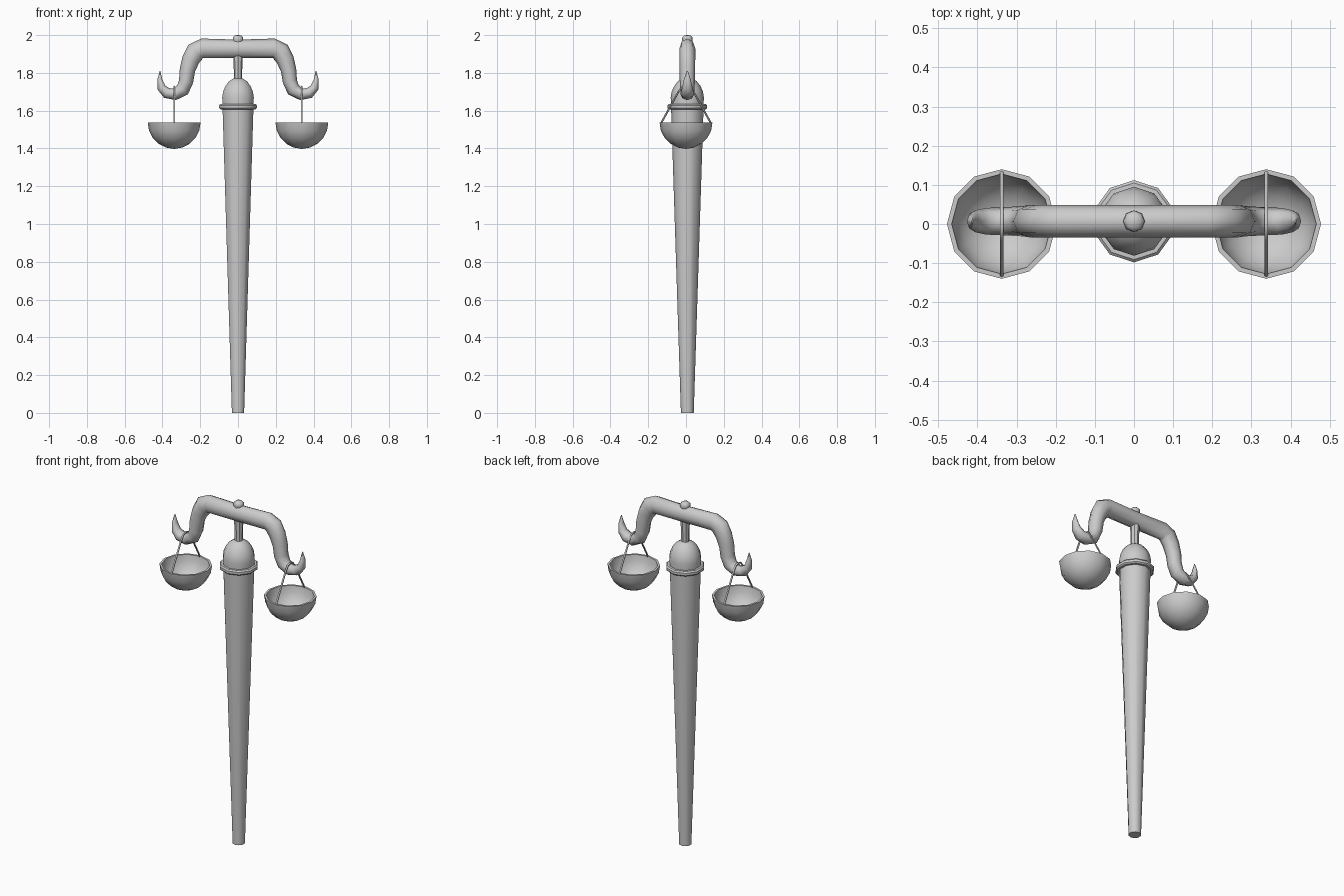
import bpy, bmesh, math
from mathutils import Vector

if "Cube" in bpy.data.objects:
    bpy.data.objects.remove(bpy.data.objects["Cube"])

OFF = 0.007  # staff and beam sit slightly behind the pans' centre line


def finish(name, bm, angle=40):
    bmesh.ops.remove_doubles(bm, verts=bm.verts, dist=1e-5)
    bmesh.ops.recalc_face_normals(bm, faces=bm.faces)
    me = bpy.data.meshes.new(name)
    bm.to_mesh(me)
    bm.free()
    ob = bpy.data.objects.new(name, me)
    bpy.context.collection.objects.link(ob)
    bpy.ops.object.select_all(action='DESELECT')
    bpy.context.view_layer.objects.active = ob
    ob.select_set(True)
    bpy.ops.object.shade_smooth_by_angle(angle=math.radians(angle))
    return ob


def loft(name, rings, angle=40):
    """Skin a list of equal-length point rings and cap both ends."""
    bm = bmesh.new()
    vr = [[bm.verts.new(p) for p in r] for r in rings]
    n = len(vr[0])
    for a, b in zip(vr, vr[1:]):
        for i in range(n):
            j = (i + 1) % n
            bm.faces.new((a[i], a[j], b[j], b[i]))
    bm.faces.new(vr[0])
    bm.faces.new(vr[-1])
    return finish(name, bm, angle)


def lathe(name, profile, sides, x=0, y=0, angle=40):
    """Revolve (radius, z) points; one vertex column faces +y."""
    def ring(r, z):
        return [(x + r * math.sin(math.tau * i / sides),
                 y + r * math.cos(math.tau * i / sides), z) for i in range(sides)]
    return loft(name, [ring(r, z) for r, z in profile], angle)


def sweep(name, path, sides):
    """Tube along points (position, side direction, in-plane radius, side radius)."""
    rings = []
    for k, (p, side, ra, rb) in enumerate(path):
        t = path[min(k + 1, len(path) - 1)][0] - path[max(k - 1, 0)][0]
        nrm = t.normalized().cross(side)
        rings.append([p + nrm * ra * math.cos(math.tau * i / sides)
                      + side * rb * math.sin(math.tau * i / sides) for i in range(sides)])
    return loft(name, rings, 60)


# Staff, collar, dome, neck and top knob
lathe("staff", [(.034, 0), (.086, 1.615)], 10, y=OFF)
lathe("collar", [(.08, 1.606), (.098, 1.607), (.105, 1.614), (.105, 1.628),
                 (.098, 1.635), (.08, 1.636)], 10, y=OFF)
lathe("dome", [(.085, 1.62), (.088, 1.67), (.083, 1.70), (.07, 1.73),
               (.05, 1.756), (.026, 1.77), (.004, 1.773)], 10, y=OFF)
lathe("neck", [(.022, 1.76), (.022, 1.81), (.026, 1.90)], 8, y=OFF)
lathe("top_knob", [(.022, 1.955), (.028, 1.975), (.027, 1.988),
                   (.018, 1.997), (.004, 2.0)], 8, y=OFF, angle=60)

# Curved beam ending in two hooks: x, z, in-plane radius, depth radius
half = [(.19, 1.930, .052, .042), (.225, 1.912, .053, .042), (.25, 1.870, .047, .042),
        (.268, 1.815, .041, .041), (.275, 1.755, .038, .040), (.293, 1.711, .037, .038),
        (.335, 1.686, .031, .036), (.378, 1.694, .029, .034), (.405, 1.722, .023, .028),
        (.414, 1.765, .013, .018), (.413, 1.81, .002, .003)]
full = [(-x, z, a, b) for x, z, a, b in reversed(half)] + [(0, 1.927, .049, .042)] + half
sweep("beam", [(Vector((x, OFF, z)), Vector((0, 1, 0)), a, b) for x, z, a, b in full], 8)

# Pans and the cords that loop over the hooks
R, T, RIM = .14, .012, 1.538
arc = [math.radians(a) for a in (0, 18, 36, 54, 72, 88)]
outer = [(R * math.cos(a), RIM - R * math.sin(a)) for a in arc]
inner = [((R - T) * math.cos(a), RIM - (R - T) * math.sin(a)) for a in arc]
cord = [(.134, 1.53), (.04, 1.70), (.022, 1.722), (0, 1.728)]
cord += [(-y, z) for y, z in reversed(cord[:-1])]
for s, label in ((-1, "left"), (1, "right")):
    cx = s * .338
    lathe(label + "_pan", outer[::-1] + inner, 12, x=cx)
    sweep(label + "_cord", [(Vector((cx, y, z)), Vector((1, 0, 0)), .005, .005)
                            for y, z in cord], 6)
